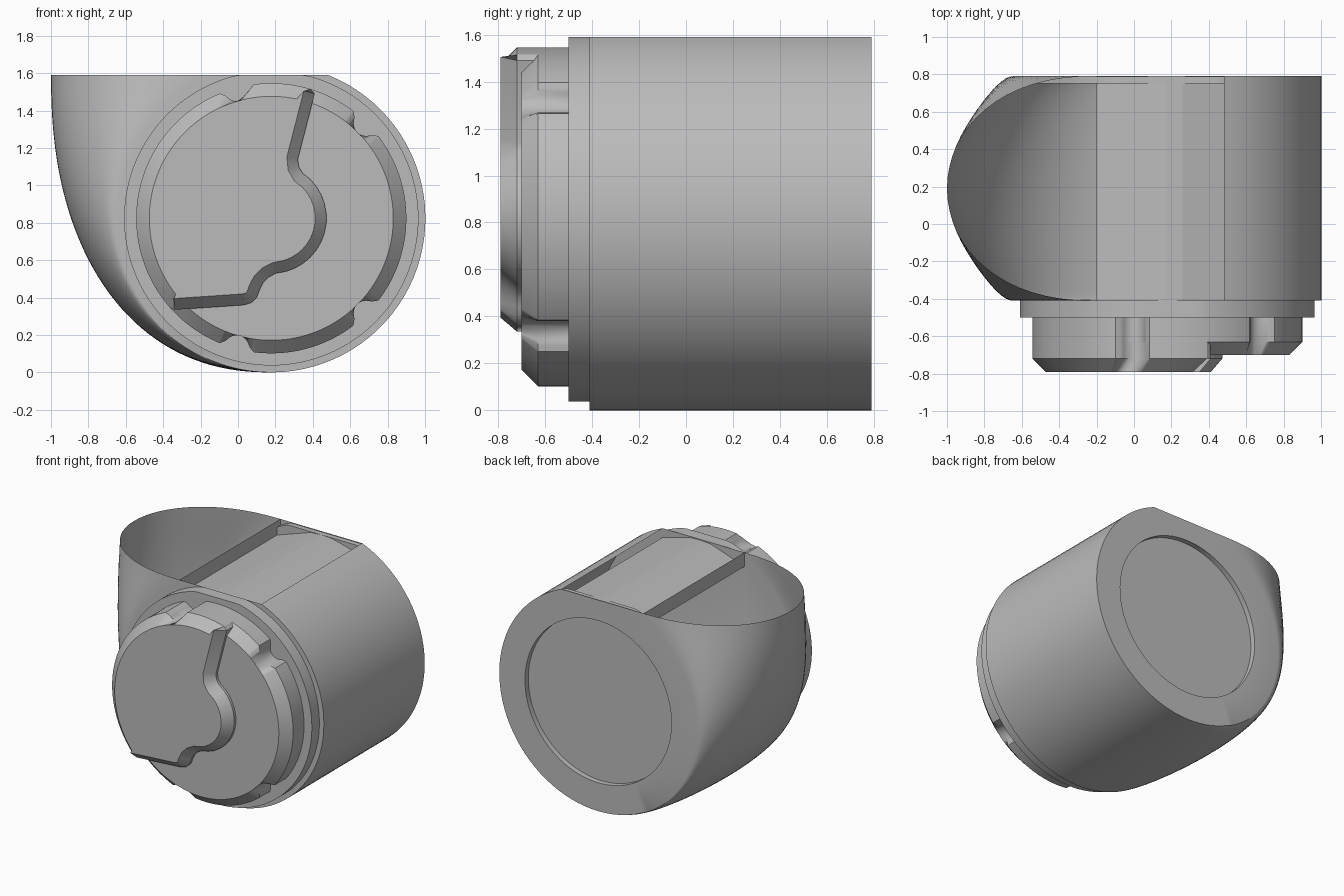
import bpy, bmesh, math
from mathutils import Vector

if "Cube" in bpy.data.objects:
    bpy.data.objects.remove(bpy.data.objects["Cube"])

CX, CZ, R, TOP = 0.178, 0.824, 0.824, 1.59
FRONT, BACK, WALL_X = -0.41, 0.79, -0.2
RECESS_Y = BACK - 0.04

grey = bpy.data.materials.new("plain grey")
grey.use_nodes = True
grey.diffuse_color = (0.5, 0.5, 0.5, 1)
grey.node_tree.nodes["Principled BSDF"].inputs["Base Color"].default_value = (0.5, 0.5, 0.5, 1)


def finish(name, bm, angle=30):
    bmesh.ops.remove_doubles(bm, verts=bm.verts, dist=0.0005)
    bmesh.ops.recalc_face_normals(bm, faces=bm.faces)
    mesh = bpy.data.meshes.new(name)
    bm.to_mesh(mesh)
    bm.free()
    mesh.materials.append(grey)
    obj = bpy.data.objects.new(name, mesh)
    bpy.context.collection.objects.link(obj)
    bpy.ops.object.select_all(action="DESELECT")
    obj.select_set(True)
    bpy.context.view_layer.objects.active = obj
    bpy.ops.object.shade_smooth_by_angle(angle=math.radians(angle))
    return obj


def ring(bm, outline, y):
    return [bm.verts.new((x, y, z)) for x, z in outline]


def bridge(bm, a, b, closed=True):
    n = len(a)
    for i in range(n if closed else n - 1):
        j = (i + 1) % n
        bm.faces.new((a[i], a[j], b[j], b[i]))


def polar(r, deg):
    t = math.radians(deg)
    return CX + r * math.cos(t), CZ + r * math.sin(t)


def flat_topped(r, top):
    return [(x, min(z, top)) for x, z in (polar(r, i * 3) for i in range(120))]


def layered(name, layers):
    """Stack outlines along y and close the last one."""
    bm = bmesh.new()
    rings = [ring(bm, outline, y) for outline, y in layers]
    for a, b in zip(rings, rings[1:]):
        bridge(bm, a, b)
    bm.faces.new(rings[-1])
    return finish(name, bm)


# Housing shell: round hollow barrel whose left side swells into an open duct
STEPS, SLICES = 40, 32
END = math.degrees(math.acos((WALL_X - CX) / R))


def duct_point(s, w):
    cx, cz = polar(R, 270 - s * (270 - END))
    cz += (TOP - CZ - R * math.sin(math.radians(END))) * s ** 8
    a, p = s * math.pi / 2, 2 / 2.25
    ox = CX - (CX + 1) * math.sin(a) ** p
    oz = TOP * (1 - max(math.cos(a), 0) ** p)
    return cx + (ox - cx) * w, cz + (oz - cz) * w


right_end = math.degrees(math.asin((TOP - CZ) / R))
right_arc = [polar(R, right_end - i * (right_end + 90) / STEPS) for i in range(STEPS)]
bm = bmesh.new()
slices = []
for k in range(SLICES + 1):
    t = math.pi * k / SLICES
    y = (FRONT + BACK) / 2 - (BACK - FRONT) / 2 * math.cos(t)
    bulge_weight = max(math.sin(t), 0) ** 0.87
    left = [duct_point(i / STEPS, bulge_weight) for i in range(STEPS + 1)]
    slices.append(ring(bm, right_arc + left, y))
for a, b in zip(slices, slices[1:]):
    bridge(bm, a, b, closed=False)
bm.faces.new(slices[0])

# Back face as a ring around a shallow round recess
top_edge = [(WALL_X + (right_arc[0][0] - WALL_X) * i / 12, TOP) for i in range(1, 12)]
outer = slices[-1] + ring(bm, top_edge, BACK)
rim = []
for v in outer:
    d = Vector((v.co.x - CX, v.co.z - CZ)).normalized() * 0.61
    rim.append((CX + d.x, CZ + d.y))
rim_ring, floor_ring = ring(bm, rim, BACK), ring(bm, rim, RECESS_Y)
bridge(bm, outer, rim_ring)
bridge(bm, rim_ring, floor_ring)
finish("housing_shell", bm)

# Plate closing the back, which is also the recess floor
plate = flat_topped(R - 0.01, TOP - 0.005)
layered("back_plate", [(plate, BACK - 0.002), (plate, RECESS_Y)])

# Faceted lid over the barrel, with a short flap beside the duct opening
LID_R = 0.761
lid = [(x, CZ + math.sqrt(LID_R ** 2 - (x - CX) ** 2)) for x in (0.48, 0.26, 0.17, 0.08, WALL_X)]
bm = bmesh.new()
lid.append((WALL_X, TOP))
bridge(bm, ring(bm, lid, FRONT), ring(bm, lid, BACK), closed=False)
finish("barrel_lid", bm, 3)

# Front flange, flattened at the top
flange = flat_topped(0.787, TOP)
layered("front_flange", [(flange, FRONT), (flange, -0.5)])

# Front cap with four rounded notches and a chamfered edge
CAP_R, FLAT_R = 0.722, 0.652


def cap_radius(deg):
    r = CAP_R
    for notch in (105, 45, -45, -105):
        d = abs((deg - notch + 180) % 360 - 180)
        if d < 5.2:
            r -= 0.072 * math.sqrt(1 - (d / 5.6) ** 2)
        elif d < 7.5:
            r -= 0.0115 * (7.5 - d)
    return r


def cap_arc(start, end, limit):
    angles = [start + i / 2 for i in range(2 * (end - start))]
    return [polar(min(cap_radius(a), limit), a) for a in angles]


base, flat = cap_arc(0, 360, CAP_R), cap_arc(0, 360, FLAT_R)
layered("front_cap", [(base, -0.5), (base, -0.63), (flat, -0.7)])

# Raised cover on the left of the cap, with a winding chamfered edge
bulge = [polar(0.295, a) for a in range(45, -86, -10)]
edge = [(-0.34, 0.335), (0.03, 0.36), (0.07, 0.372), (0.1, 0.4), (0.115, 0.44), (0.135, 0.48), (0.165, 0.51)]
edge += bulge[::-1] + [(0.345, 1.065), (0.325, 1.1), (0.32, 1.14), (0.41, 1.49)]


def offset(points, dist):
    out = []
    for i, p in enumerate(points):
        a, b = Vector(points[max(i - 1, 0)]), Vector(points[min(i + 1, len(points) - 1)])
        d = (b - a).normalized()
        out.append((p[0] - d.y * dist, p[1] + d.x * dist))
    return out


low = edge + cap_arc(73, 222, CAP_R)
high = offset(edge, 0.06) + cap_arc(78, 219, FLAT_R)
# Repeat the last point so both outlines have the same length
high += [high[-1]] * (len(low) - len(high))
layered("raised_cover", [(low, -0.5), (low, -0.72), (high, -0.79)])
